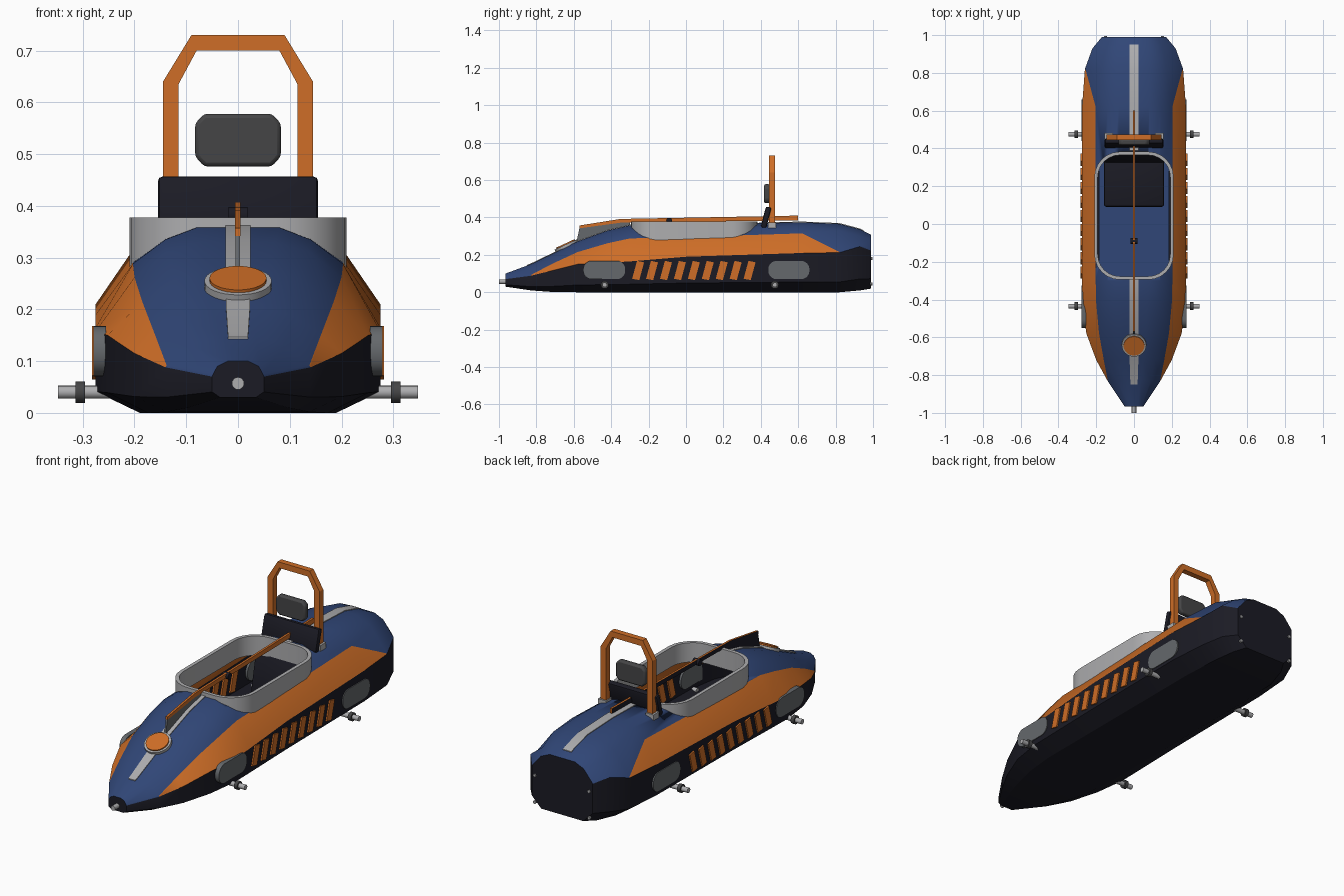
import bpy, bmesh, math
from mathutils import Matrix, Vector

if "Cube" in bpy.data.objects:
    bpy.data.objects.remove(bpy.data.objects["Cube"])


def material(name, rgb):
    m = bpy.data.materials.new(name)
    m.diffuse_color = (*rgb, 1)
    m.use_nodes = True
    m.node_tree.nodes["Principled BSDF"].inputs["Base Color"].default_value = m.diffuse_color
    return m


BLUE = material("blue", (0.03, 0.062, 0.185))
ORANGE = material("orange", (0.62, 0.155, 0.02))
DARK = material("near_black", (0.011, 0.011, 0.018))
LIGHT = material("light_grey", (0.42, 0.42, 0.43))
MID = material("mid_grey", (0.13, 0.14, 0.15))
CHARCOAL = material("charcoal", (0.06, 0.06, 0.062))


def finish(name, bm, *mats, angle=30):
    bmesh.ops.recalc_face_normals(bm, faces=bm.faces)
    me = bpy.data.meshes.new(name)
    bm.to_mesh(me)
    bm.free()
    for m in mats:
        me.materials.append(m)
    ob = bpy.data.objects.new(name, me)
    bpy.context.collection.objects.link(ob)
    bpy.ops.object.select_all(action='DESELECT')
    ob.select_set(True)
    bpy.context.view_layer.objects.active = ob
    bpy.ops.object.shade_smooth_by_angle(angle=math.radians(angle))
    return ob


def prism(name, pts, axis, lo, hi, *mats):
    """Extrude a 2D outline along the given axis from lo to hi."""
    place = {'x': lambda a, b, h: (h, a, b), 'y': lambda a, b, h: (a, h, b),
             'z': lambda a, b, h: (a, b, h)}[axis]
    bm = bmesh.new()
    a, b = ([bm.verts.new(place(*p, h)) for p in pts] for h in (lo, hi))
    bm.faces.new(a)
    bm.faces.new(b)
    n = len(pts)
    for i in range(n):
        bm.faces.new((a[i], a[(i + 1) % n], b[(i + 1) % n], b[i]))
    return finish(name, bm, *mats)


def round_rect(x0, x1, y0, y1, r, seg=6):
    pts = []
    for k, (cx, cy) in enumerate(((x1 - r, y1 - r), (x0 + r, y1 - r),
                                  (x0 + r, y0 + r), (x1 - r, y0 + r))):
        for i in range(seg + 1):
            t = math.pi / 2 * (k + i / seg)
            pts.append((cx + r * math.cos(t), cy + r * math.sin(t)))
    return pts


def box(name, centre, size, mat, tilt=0, bevel=0):
    bm = bmesh.new()
    bmesh.ops.create_cube(bm, size=1, matrix=Matrix.Diagonal((*size, 1)))
    if bevel:
        bmesh.ops.bevel(bm, geom=bm.edges[:], offset=bevel, segments=2,
                        profile=0.5, affect='EDGES')
    bm.transform(Matrix.Translation(centre) @ Matrix.Rotation(tilt, 4, 'X'))
    return finish(name, bm, mat)


def rod(name, centre, direction, radius, length, mat, sides=16):
    bm = bmesh.new()
    rot = Vector((0, 0, 1)).rotation_difference(Vector(direction)).to_matrix().to_4x4()
    bmesh.ops.create_cone(bm, cap_ends=True, segments=sides, radius1=radius,
                          radius2=radius, depth=length,
                          matrix=Matrix.Translation(centre) @ rot)
    return finish(name, bm, mat)


# Hull stations: y, keel z, half width, dark top z, orange top x z, upper x z, crown x z
STATIONS = [
    (-0.965, .03, .05, .070, .048, .075, .040, .090, .020, .100),
    (-0.83, .01, .14, .088, .138, .092, .090, .130, .035, .150),
    (-0.72, .002, .20, .115, .160, .150, .110, .185, .050, .203),
    (-0.58, 0, .252, .150, .185, .215, .120, .258, .060, .272),
    (-0.42, 0, .275, .158, .200, .262, .140, .310, .070, .330),
    (-0.30, 0, .275, .165, .203, .288, .140, .335, .080, .358),
    (0.00, 0, .275, .190, .203, .295, .140, .343, .080, .362),
    (0.62, 0, .275, .210, .203, .315, .140, .358, .080, .374),
    (0.82, 0, .260, .212, .257, .215, .170, .330, .080, .366),
    (0.93, .01, .220, .245, .215, .250, .150, .300, .080, .337),
    (0.99, .02, .170, .222, .168, .227, .120, .285, .070, .307),
]


def crown(y):
    for a, b in zip(STATIONS, STATIONS[1:]):
        if y <= b[0]:
            return a[9] + (b[9] - a[9]) * (y - a[0]) / (b[0] - a[0])


bm = bmesh.new()
rings = []
for y, zb, w, zd, ox, oz, ux, uz, tx, tz in STATIONS:
    half = [(w * .69, zb), (w, zb + (zd - zb) * .26), (w, zd), (ox, oz), (ux, uz), (tx, tz)]
    ring = half + [(-x, z) for x, z in reversed(half)]
    rings.append([bm.verts.new((x, y, z)) for x, z in ring])
for s, (a, b) in enumerate(zip(rings, rings[1:])):
    for j in range(12):
        k = (j + 1) % 12
        f = bm.faces.new((a[j], a[k], b[k], b[j]))
        if j in (2, 8):      # flank band
            f.material_index = 2 if 1 <= s <= 7 else 1
        elif 3 <= j <= 7:    # deck
            f.material_index = 1
bm.faces.new(rings[0])
bm.faces.new(rings[-1])
hull = finish("hull", bm, DARK, BLUE, ORANGE, angle=25)

# Hollow hull with cockpit opening
shell = hull.modifiers.new("shell", 'SOLIDIFY')
shell.thickness, shell.offset = 0.01, -1
cutter = prism("cockpit_cutter", round_rect(-.198, .198, -.285, .373, .125), 'z', .2, .6, DARK)
cutter.hide_render = True
cutter.hide_set(True)
cut = hull.modifiers.new("opening", 'BOOLEAN')
cut.operation, cut.object, cut.solver = 'DIFFERENCE', cutter, 'EXACT'

# Cockpit rim
bm = bmesh.new()
outer = round_rect(-.21, .21, -.295, .383, .135)
inner = round_rect(-.192, .192, -.277, .365, .117)
loops = [[bm.verts.new((x, y, z)) for x, y in o]
         for o, z in ((outer, .28), (outer, .378), (inner, .378), (inner, .28))]
n = len(outer)
for a, b in zip(loops, loops[1:] + loops[:1]):
    for i in range(n):
        bm.faces.new((a[i], a[(i + 1) % n], b[(i + 1) % n], b[i]))
finish("cockpit_rim", bm, LIGHT)

# Cockpit floor and seat
box("cockpit_floor", (0, .04, .016), (.37, .74, .008), BLUE)
box("seat_base", (0, .23, .06), (.32, .28, .08), DARK, bevel=.015)
box("seat_back", (0, .36, .18), (.32, .035, .22), DARK, tilt=-.2, bevel=.012)


# Deck stripes following the crown line
def stripe(name, y0, y1, w0, w1):
    ys = [y0] + [s[0] for s in STATIONS if y0 < s[0] < y1] + [y1]
    bm = bmesh.new()
    rows = []
    for y in ys:
        w = w0 + (w1 - w0) * min(1, (y - y0) / .15)
        z = crown(y)
        rows.append([bm.verts.new(p) for p in ((-w, y, z - .002), (w, y, z - .002),
                                               (w, y, z + .004), (-w, y, z + .004))])
    for a, b in zip(rows, rows[1:]):
        for i in range(4):
            bm.faces.new((a[i], a[(i + 1) % 4], b[(i + 1) % 4], b[i]))
    bm.faces.new(rows[0])
    bm.faces.new(rows[-1])
    finish(name, bm, LIGHT)


stripe("front_stripe", -.85, -.295, .019, .024)
stripe("rear_stripe", .39, .95, .024, .024)

# Nose badge disc
up = Vector((0, -.42, .907))
rod("disc_rim", Vector((0, -.64, .248)), up, .065, .016, LIGHT, 32)
rod("disc_face", Vector((0, -.64, .248)) + up * .008, up, .055, .012, ORANGE, 32)

# Long centre blade with its front web, dark on the left face
blade = prism("centre_blade", [(-.57, .342), (-.35, .372), (.6, .385), (.6, .41),
                               (-.35, .392), (-.57, .357)], 'x', -.006, .005, ORANGE, DARK)
web = prism("blade_web", [(-.585, .27), (-.30, .355), (-.30, .375), (-.35, .372),
                          (-.57, .342)], 'x', -.005, .004, MID, DARK)
for ob in (blade, web):
    for f in ob.data.polygons:
        f.material_index = int(f.normal.x < -.5)
rod("blade_pivot", (0, -.09, .382), (1, 0, 0), .016, .036, DARK)

# Roll bar, feet and head pads
bar = [(.145, .355), (.145, .64), (.09, .73)]
bar_in = [(.08, .70), (.115, .635), (.115, .355)]
outline = bar + [(-x, z) for x, z in reversed(bar)]
outline += [(-x, z) for x, z in reversed(bar_in)] + bar_in
prism("roll_bar", outline, 'y', .445, .475, ORANGE)
box("shoulder_pad", (0, .428, .40), (.31, .03, .115), DARK, tilt=-.25, bevel=.01)
pad = prism("head_pad", [(.083, .495), (.083, .56), (.065, .578), (-.065, .578), (-.083, .56),
                         (-.083, .495), (-.065, .476), (.065, .476)], 'y', .418, .448, CHARCOAL)
bev = pad.modifiers.new("soft", 'BEVEL')
bev.width, bev.segments = .008, 2

# Nose pin
rod("nose_pin", (0, -.975, .057), (0, 1, 0), .012, .05, LIGHT)

for side, s in (("right", 1), ("left", -1)):
    box(side + "_bar_foot", (s * .133, .46, .358), (.045, .045, .03), LIGHT)
    # Oval side panels
    for end, y0, y1 in (("front", -.55, -.325), ("rear", .44, .66)):
        prism(f"{side}_{end}_panel", round_rect(y0, y1, .07, .168, .045), 'x',
              s * .255, s * .279, MID)
    # Slanted louvres
    for i in range(9):
        y = -.258 + i * .0745
        prism(f"{side}_louvre_{i + 1}", [(y - .03, .072), (y + .008, .065), (y + .034, .16),
                                         (y - .004, .168)], 'x', s * .258, s * .282, ORANGE)
    # Axle stubs and collars
    for end, y in (("front", -.435), ("rear", .475)):
        rod(f"{side}_{end}_axle", (s * .294, y, .04), (1, 0, 0), .0125, .108, LIGHT)
        rod(f"{side}_{end}_collar", (s * .305, y, .04), (1, 0, 0), .021, .018, CHARCOAL)
    # Tail rivets
    for z in (.035, .17):
        rod(f"{side}_tail_rivet", (s * .152, .99, z + .01), (0, 1, 0), .008, .012, LIGHT, 8)
